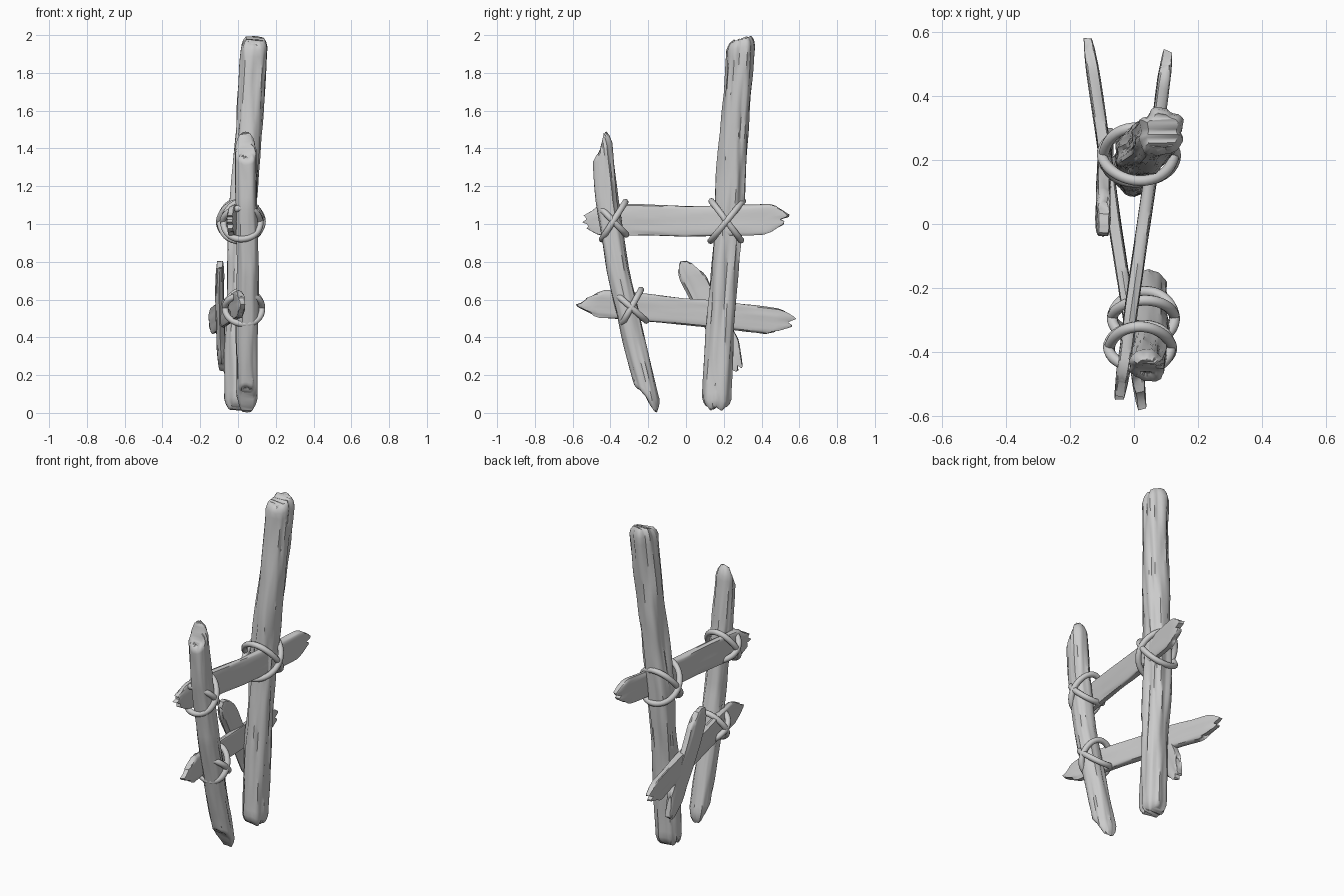
import bpy, bmesh, math
from mathutils import Vector, noise

if "Cube" in bpy.data.objects:
    bpy.data.objects.remove(bpy.data.objects["Cube"])


def lerp_list(vals, f):
    # sample an evenly spaced list at f in 0..1
    f = max(0.0, min(1.0, f)) * (len(vals) - 1)
    i = min(int(f), len(vals) - 2)
    return vals[i] + (vals[i + 1] - vals[i]) * (f - i)


def finish(ob, angle):
    bpy.ops.object.select_all(action='DESELECT')
    ob.select_set(True)
    bpy.context.view_layer.objects.active = ob
    bpy.ops.object.shade_smooth_by_angle(angle=math.radians(angle))


def timber(name, path, wide, thick, power, ref, start, end, seed, bark, tip, taper, n=14, rows=44):
    """Weathered timber swept along evenly spaced path points.
    start / end: how far each end is eaten back, sampled across its width."""
    pts = [Vector(p) for p in path]
    length = sum((b - a).length for a, b in zip(pts, pts[1:]))
    axis = (pts[-1] - pts[0]).normalized()
    u_dir = (Vector(ref) - axis * axis.dot(Vector(ref))).normalized()
    v_dir = axis.cross(u_dir)
    # cross-section: across one face and back along the other
    us = [-math.cos(math.pi * i / n) for i in range(n + 1)]
    hs = [max(0.0, 1 - abs(u) ** power) ** (1 / power) for u in us]
    section = list(zip(us, hs)) + [(us[i], -hs[i]) for i in range(n - 1, 0, -1)]
    m = len(section)
    edge = [0, .12 * tip, .4 * tip, tip]
    steps = edge + [tip + (length - 2 * tip) * k / rows for k in range(1, rows)]
    steps += [length - e for e in reversed(edge)]
    bm = bmesh.new()
    rings = []
    for s in steps:
        f = s / length
        c = Vector([lerp_list([p[k] for p in pts], f) for k in range(3)])
        d = min(s, length - s)
        r = 1.0 if d >= tip else 1 - taper * (1 - d / tip) ** 2
        ring = []
        for u, v in section:
            q = Vector((u * 2.2 + seed * 7.3, v * 2.2, s * 2.0))
            g = 1 + bark * noise.noise(q) + .5 * bark * noise.noise(q * 2.3)
            w0 = max(0, 1 - s / .3) ** 1.5
            w1 = max(0, 1 - (length - s) / .3) ** 1.5
            shift = w0 * lerp_list(start, (u + 1) / 2) - w1 * lerp_list(end, (u + 1) / 2)
            shift += (w0 + w1) * .012 * noise.noise(q * 3)
            ring.append(bm.verts.new(c + axis * shift + u_dir * (u * wide * r * g)
                                     + v_dir * (v * thick * r * g)))
        rings.append(ring)
    for a, b in zip(rings, rings[1:]):
        for i in range(m):
            j = (i + 1) % m
            bm.faces.new((a[i], a[j], b[j], b[i]))
    # end grain: strips joining both faces
    for ring in (rings[0], rings[-1]):
        for i in range(n):
            quad = [ring[i], ring[i + 1], ring[(m - i - 1) % m], ring[(m - i) % m]]
            bm.faces.new(list(dict.fromkeys(quad)))
    bmesh.ops.recalc_face_normals(bm, faces=bm.faces)
    me = bpy.data.meshes.new(name)
    bm.to_mesh(me)
    bm.free()
    ob = bpy.data.objects.new(name, me)
    bpy.context.collection.objects.link(ob)
    finish(ob, 45)


# upright posts (width axis = y)
Y, Z = (0, 1, 0), (0, 0, 1)
timber("tall_post",
       [(0.0, .16, .015), (.005, .185, .5), (.015, .225, 1.0), (.06, .255, 1.5), (.09, .29, 2.0)],
       .073, .068, 2.4, Y, [.02, 0, .015, 0, .02], [.045, .03, .02, .01, .005],
       1, .2, .05, .3, n=18)
timber("short_post",
       [(.048, -.185, 0.0), (.045, -.275, .38), (.052, -.36, .76), (.045, -.42, 1.12), (.04, -.455, 1.48)],
       .058, .056, 2.3, Y, [.14, .1, .05, .01, 0], [.12, .09, .05, .01, 0],
       2, .16, .06, .45, n=18)

# cross planks and loose brace (width axis = up)
timber("upper_plank", [(-.045, -.545, 1.01), (-.01, -.27, 1.02), (.03, 0, 1.012), (.07, .27, 1.02), (.108, .55, 1.025)],
       .08, .02, 5, Z, [.07, .02, .035, 0, .03, .005, .06], [.1, .05, .025, .05, 0, .03, .06],
       3, .16, .07, .3)
timber("lower_plank", [(.028, -.59, .585), (-.015, -.29, .565), (-.06, 0, .535), (-.1, .29, .505), (-.145, .58, .475)],
       .07, .02, 5, Z, [.1, .05, 0, .04, .05, .06, .11], [.12, .04, .005, .05, .01, 0, .04],
       4, .16, .08, .35)
timber("loose_brace", [(-.095, -.01, .81), (-.098, .065, .665), (-.095, .14, .515), (-.09, .215, .37), (-.083, .29, .22)],
       .066, .022, 4, Z, [.03, .01, 0, .01, .02, .04, .09], [.07, .03, 0, .03, .005, .05, .13],
       5, .2, .08, .3)

# crossed rope lashings: centre, half width in x, end offsets (y, z) of each loop
lashings = {
    "tall_upper": ((.015, .215, 1.015), .112, (.085, .105), (-.078, .103)),
    "short_upper": ((.02, -.385, 1.015), .097, (.062, .098), (-.068, .07)),
    "short_lower": ((.031, -.29, .558), .097, (.05, .09), (-.077, .068)),
}
for name, (centre, half_x, *loops) in lashings.items():
    for k, (dy, dz) in enumerate(loops):
        bm = bmesh.new()
        rings = []
        for i in range(40):
            a = math.tau * i / 40
            wob = 1 + .03 * math.sin(3 * a + k * 2 + centre[1] * 9)
            out = Vector((math.cos(a) * half_x, math.sin(a) * dy, math.sin(a) * dz)) * wob
            p = Vector(centre) + out
            nrm = Vector((0, -dz, dy)).normalized()
            o = out.normalized()
            rings.append([bm.verts.new(p + .017 * (o * math.cos(b) + nrm * math.sin(b)))
                          for b in (math.tau * j / 10 for j in range(10))])
        for i in range(40):
            r0, r1 = rings[i], rings[(i + 1) % 40]
            for j in range(10):
                bm.faces.new((r0[j], r1[j], r1[(j + 1) % 10], r0[(j + 1) % 10]))
        bmesh.ops.recalc_face_normals(bm, faces=bm.faces)
        me = bpy.data.meshes.new(f"rope_{name}_{k + 1}")
        bm.to_mesh(me)
        bm.free()
        ob = bpy.data.objects.new(me.name, me)
        bpy.context.collection.objects.link(ob)
        finish(ob, 60)
